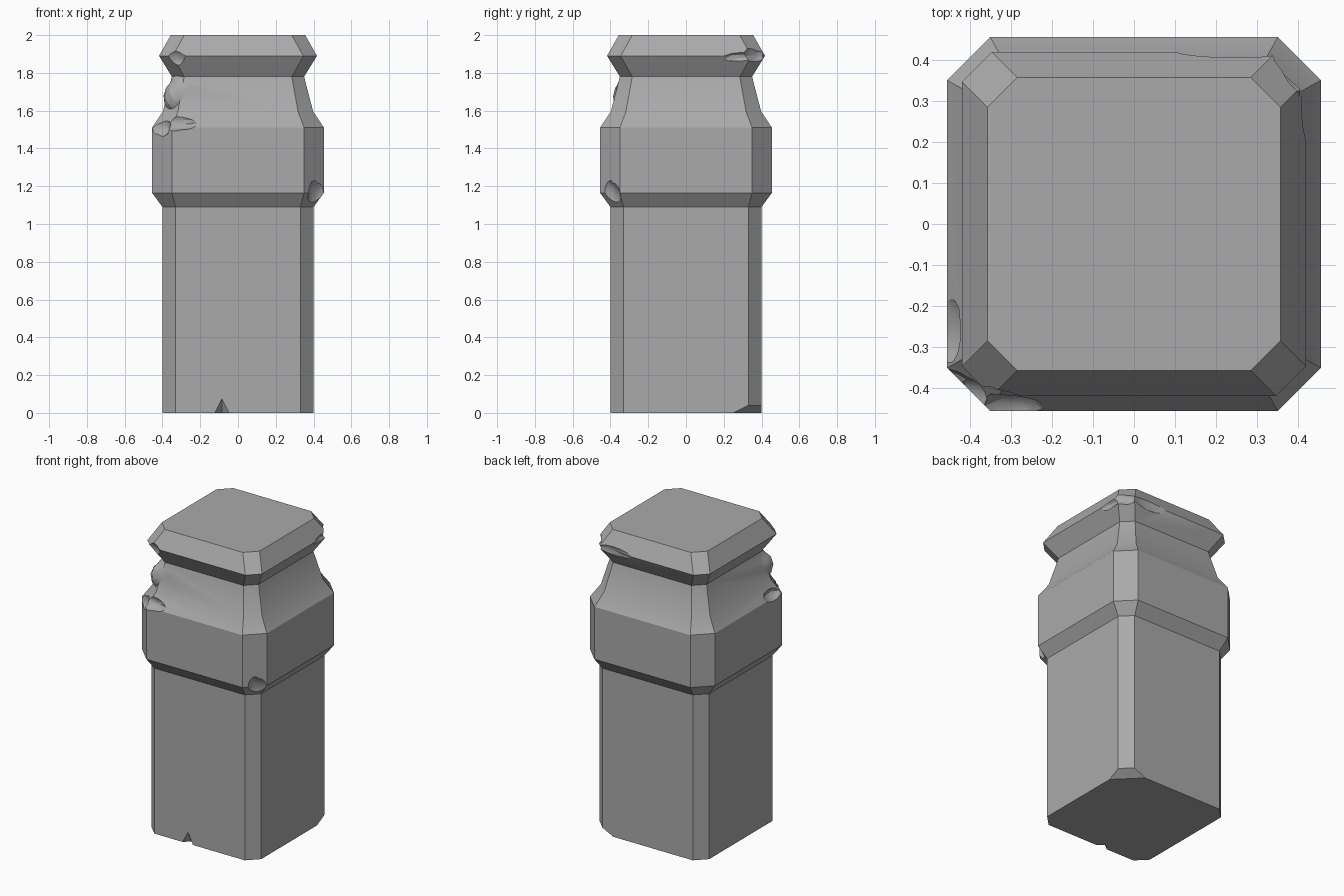
import bpy, bmesh, random
from mathutils import Vector
from math import radians

random.seed(4)
cube = bpy.data.objects.get("Cube")
if cube:
    bpy.data.objects.remove(cube)

stone = bpy.data.materials.new("grey stone")
stone.use_nodes = True
grey = (0.4, 0.4, 0.4, 1)
stone.diffuse_color = grey
stone.node_tree.nodes["Principled BSDF"].inputs["Base Color"].default_value = grey


def add_object(name, bm):
    mesh = bpy.data.meshes.new(name)
    bmesh.ops.recalc_face_normals(bm, faces=bm.faces)
    bm.to_mesh(mesh)
    bm.free()
    mesh.materials.append(stone)
    obj = bpy.data.objects.new(name, mesh)
    bpy.context.scene.collection.objects.link(obj)
    return obj


def ring(bm, z, half, chamfer):
    """Square section with chamfered corners."""
    a, b = half, half - chamfer
    outline = [(a, -b), (a, b), (b, a), (-b, a), (-a, b), (-a, -b), (-b, -a), (b, -a)]
    return [bm.verts.new((x, y, z)) for x, y in outline]


def lump(name, center, radii, rough=0.12):
    """Irregular ellipsoid used for worn stone."""
    bm = bmesh.new()
    bmesh.ops.create_icosphere(bm, subdivisions=3, radius=1)
    bumps = [Vector([random.gauss(0, 1) for _ in range(3)]).normalized() for _ in range(14)]
    for v in bm.verts:
        n = v.co.normalized()
        swell = sum(max(0, n.dot(b) - 0.75) * 4 for b in bumps)
        s = 1 + rough * (swell - 0.5)
        v.co = Vector([c + n[i] * s * radii[i] for i, c in enumerate(center)])
    return add_object(name, bm)


def combine(target, tool, operation):
    mod = target.modifiers.new("wear", "BOOLEAN")
    mod.operation = operation
    mod.solver = "EXACT"
    mod.object = tool
    bpy.context.view_layer.objects.active = target
    bpy.ops.object.modifier_apply(modifier=mod.name)
    bpy.data.objects.remove(tool)


# Pillar: shaft, collar, tapering neck and flared cap
sections = [(0, 0.40, 0.07), (1.09, 0.40, 0.07), (1.165, 0.455, 0.105),
            (1.51, 0.455, 0.105), (1.595, 0.398, 0.08), (1.78, 0.35, 0.065),
            (1.89, 0.418, 0.072), (2.0, 0.356, 0.072)]
bm = bmesh.new()
rings = [ring(bm, *s) for s in sections]
for low, high in zip(rings, rings[1:]):
    for i in range(8):
        j = (i + 1) % 8
        bm.faces.new((low[i], low[j], high[j], high[i]))
bm.faces.new(rings[0][::-1])
bm.faces.new(rings[-1])

# Broken foot at the back left corner
cut = bmesh.ops.bisect_plane(bm, geom=bm.verts[:] + bm.edges[:] + bm.faces[:],
                             plane_co=(0.4, 0.25, 0), plane_no=(1, 1, -2), clear_outer=True)
edges = [e for e in cut["geom_cut"] if isinstance(e, bmesh.types.BMEdge)]
bmesh.ops.holes_fill(bm, edges=edges)
pillar = add_object("stone_pillar", bm)

# Rough stone left on the neck at the front right corner
combine(pillar, lump("neck_rubble", (-0.28, -0.28, 1.68), (0.10, 0.10, 0.13), 0.1), "UNION")

# Chips knocked from the collar, cap and corners
chips = [("collar_chip", (-0.45, -0.43, 1.53), (0.07, 0.07, 0.08)),
         ("collar_side_chip", (-0.50, -0.27, 1.53), (0.07, 0.11, 0.06)),
         ("collar_front_chip", (-0.31, -0.49, 1.55), (0.11, 0.07, 0.06)),
         ("cap_front_chip", (-0.34, -0.45, 1.87), (0.07, 0.07, 0.07)),
         ("cap_corner_chip", (0.44, 0.41, 1.89), (0.10, 0.10, 0.075)),
         ("cap_side_chip", (0.47, 0.30, 1.88), (0.075, 0.13, 0.05)),
         ("cap_back_chip", (0.24, 0.47, 1.89), (0.20, 0.07, 0.05)),
         ("collar_corner_chip", (0.44, -0.42, 1.12), (0.07, 0.07, 0.13))]
for name, center, radii in chips:
    combine(pillar, lump(name, center, radii), "DIFFERENCE")

# Notch in the front of the foot
bm = bmesh.new()
bmesh.ops.create_cone(bm, cap_ends=True, segments=4, radius1=0.055, radius2=0, depth=0.11)
bmesh.ops.translate(bm, verts=bm.verts, vec=(-0.085, -0.40, 0.02))
combine(pillar, add_object("foot_notch", bm), "DIFFERENCE")

# Smooth worn areas, sharp cut edges
for o in bpy.context.selected_objects:
    o.select_set(False)
pillar.select_set(True)
bpy.context.view_layer.objects.active = pillar
bpy.ops.object.shade_smooth_by_angle(angle=radians(20))
